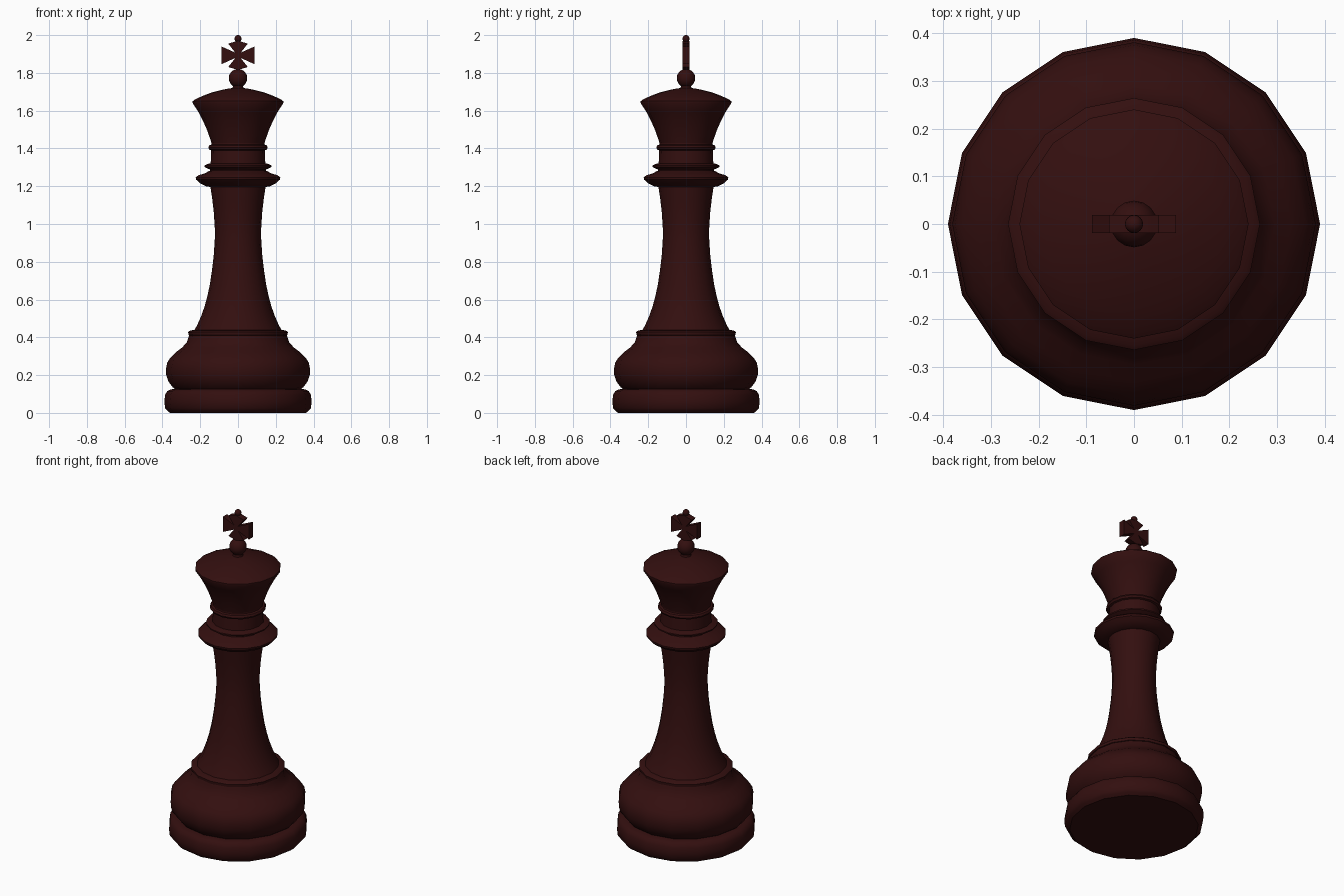
import bpy, bmesh, math

if "Cube" in bpy.data.objects:
    bpy.data.objects.remove(bpy.data.objects["Cube"], do_unlink=True)

SIDES = 16
wood = bpy.data.materials.new("dark_red_wood")
wood.use_nodes = True
colour = (0.033, 0.0047, 0.0047, 1)
wood.diffuse_color = colour
wood.node_tree.nodes["Principled BSDF"].inputs["Base Color"].default_value = colour


def finish(name, bm):
    bmesh.ops.recalc_face_normals(bm, faces=bm.faces)
    mesh = bpy.data.meshes.new(name)
    bm.to_mesh(mesh)
    bm.free()
    obj = bpy.data.objects.new(name, mesh)
    bpy.context.collection.objects.link(obj)
    mesh.materials.append(wood)
    bpy.ops.object.select_all(action='DESELECT')
    obj.select_set(True)
    bpy.context.view_layer.objects.active = obj
    bpy.ops.object.shade_smooth_by_angle(angle=math.radians(35))
    return obj


def lathe(name, profile):
    """Turn (radius, height) points around z and cap both ends."""
    bm = bmesh.new()
    rings = []
    for r, z in profile:
        rings.append([bm.verts.new((r * math.cos(a), r * math.sin(a), z))
                      for a in (math.tau * i / SIDES for i in range(SIDES))])
    for low, high in zip(rings, rings[1:]):
        for i in range(SIDES):
            j = (i + 1) % SIDES
            bm.faces.new((low[i], low[j], high[j], high[i]))
    bm.faces.new(rings[0])
    bm.faces.new(rings[-1])
    return finish(name, bm)


def ball(name, radius, z):
    bm = bmesh.new()
    bmesh.ops.create_uvsphere(bm, u_segments=SIDES, v_segments=10, radius=radius)
    bmesh.ops.translate(bm, verts=bm.verts, vec=(0, 0, z))
    return finish(name, bm)


# Foot and swelling base
lathe("foot", [(.36, 0), (.375, .012), (.386, .025), (.39, .06), (.386, .095),
               (.375, .115), (.355, .125), (.32, .126)])
lathe("base_bulge", [(.325, .12), (.345, .135), (.368, .165), (.38, .2), (.381, .235),
                     (.375, .265), (.36, .29), (.33, .32), (.295, .347),
                     (.272, .372), (.262, .4), (.258, .41)])
lathe("base_lip", [(.25, .407), (.262, .412), (.264, .428), (.255, .435), (.22, .442)])

# Tapering stem
lathe("stem", [(.235, .43), (.216, .465), (.196, .51), (.178, .56), (.164, .61),
               (.149, .68), (.137, .76), (.128, .84), (.123, .92), (.123, .98),
               (.128, 1.06), (.136, 1.13), (.148, 1.21)])

# Collar and neck rings
lathe("collar", [(.14, 1.195), (.17, 1.2), (.2, 1.215), (.222, 1.235), (.224, 1.246),
                 (.21, 1.258), (.175, 1.268), (.155, 1.28), (.14, 1.285)])
lathe("neck", [(.148, 1.27), (.143, 1.35), (.14, 1.44)])
lathe("lower_neck_ring", [(.14, 1.285), (.16, 1.293), (.178, 1.302), (.178, 1.31),
                          (.16, 1.318), (.14, 1.322)])
lathe("upper_neck_ring", [(.135, 1.387), (.152, 1.394), (.158, 1.405),
                          (.152, 1.416), (.135, 1.423)])

# Flaring head with a shallow domed top
lathe("head", [(.138, 1.42), (.147, 1.45), (.165, 1.5), (.187, 1.55), (.211, 1.595),
               (.24, 1.64), (.24, 1.65), (.228, 1.659), (.19, 1.677), (.14, 1.696),
               (.09, 1.709), (.045, 1.718), (.02, 1.72)])

# Finial ball, flared cross and tip
lathe("finial_foot", [(.032, 1.712), (.025, 1.735), (.03, 1.75)])
ball("finial_ball", .049, 1.772)
ball("tip_ball", .019, 1.981)

bm = bmesh.new()
mid, notch, depth = 1.893, .014, .019
outline = [(.088, -.047), (.088, .047), (notch, notch),
           (.052, .062), (0, .077), (-.052, .062), (-notch, notch),
           (-.088, .047), (-.088, -.047), (-notch, -notch),
           (-.052, -.062), (0, -.077), (.052, -.062), (notch, -notch)]
front, back = ([bm.verts.new((x, y, mid + z)) for x, z in outline]
               for y in (-depth, depth))
bm.faces.new(front)
bm.faces.new(back)
for i in range(len(outline)):
    j = (i + 1) % len(outline)
    bm.faces.new((front[i], front[j], back[j], back[i]))
finish("cross", bm)
